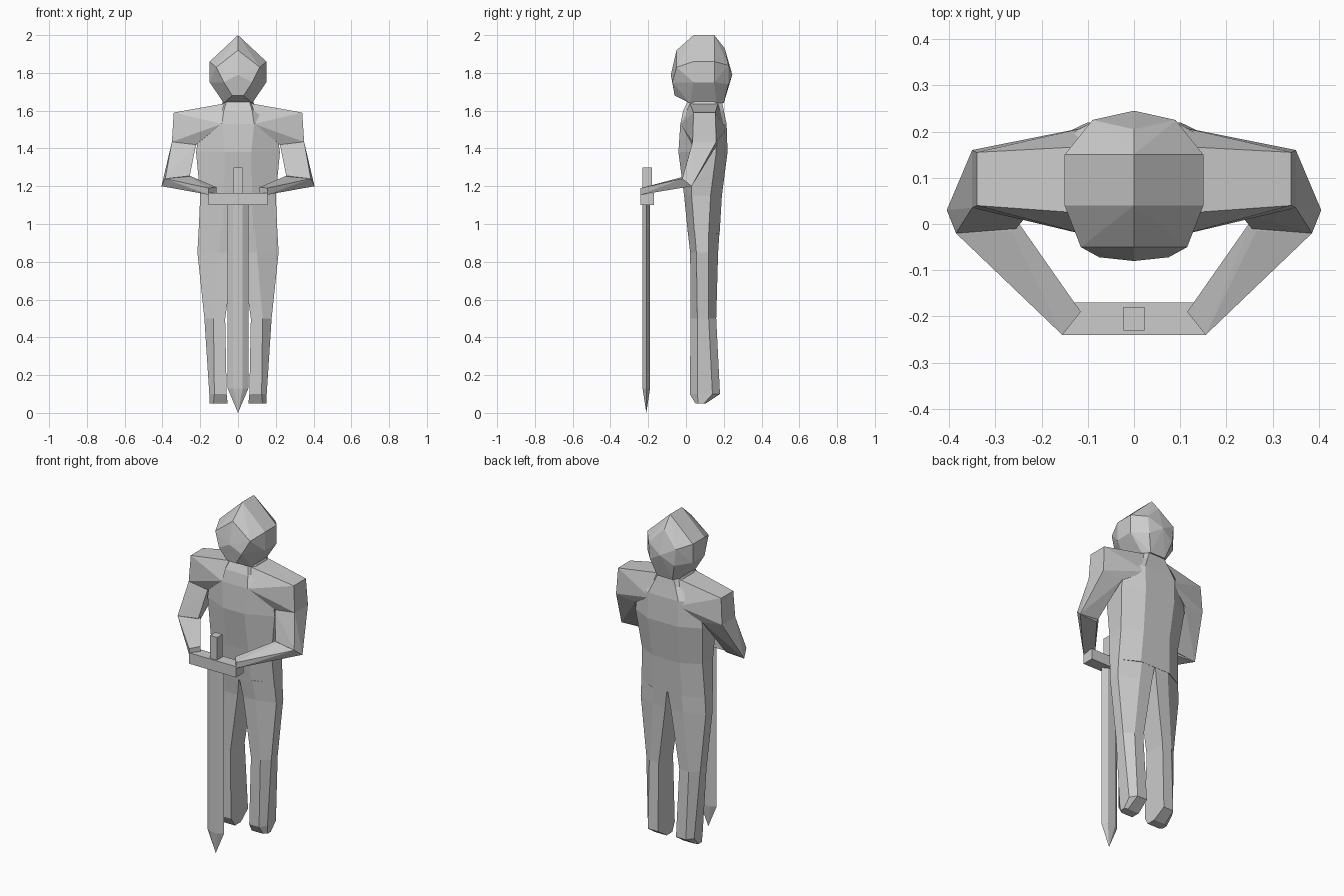
import bpy, bmesh


def finish(name, bm):
    bmesh.ops.recalc_face_normals(bm, faces=bm.faces[:])
    mesh = bpy.data.meshes.new(name)
    bm.to_mesh(mesh)
    bm.free()
    ob = bpy.data.objects.new(name, mesh)
    bpy.context.collection.objects.link(ob)
    return ob


def mirror(ob):
    ob.modifiers.new("Mirror", "MIRROR").use_axis = (True, False, False)
    return ob


def hull(name, points):
    """Convex faceted solid around a few corner points."""
    bm = bmesh.new()
    for p in points:
        bm.verts.new(p)
    res = bmesh.ops.convex_hull(bm, input=bm.verts[:])
    loose = [v for v in bm.verts if not v.link_faces]
    bmesh.ops.delete(bm, geom=loose, context="VERTS")
    return finish(name, bm)


def loft(name, rings):
    """Skin closed rings of equal point count and cap both ends."""
    bm = bmesh.new()
    vs = [[bm.verts.new(p) for p in r] for r in rings]
    n = len(vs[0])
    for a, b in zip(vs, vs[1:]):
        for i in range(n):
            j = (i + 1) % n
            bm.faces.new((a[i], a[j], b[j], b[i]))
    bm.faces.new(vs[0])
    bm.faces.new(vs[-1])
    return finish(name, bm)


def box(name, x, y0, y1, z0, z1):
    return hull(name, [(sx * x, y, z) for sx in (-1, 1) for y in (y0, y1) for z in (z0, z1)])


# hooded head: half outline points, doubled across x
half_head = [
    (0, -.05, 1.92), (.115, -.05, 1.83), (.075, -.072, 1.75), (.03, -.06, 1.68), (0, -.08, 1.79),
    (0, .04, 2.0), (.15, .04, 1.86), (.15, .04, 1.75), (.075, .02, 1.64),
    (0, .15, 2.0), (.15, .15, 1.86), (.15, .15, 1.75), (.075, .16, 1.64),
    (0, .205, 1.93), (.09, .225, 1.84), (.08, .225, 1.74), (.05, .2, 1.64), (0, .245, 1.79)]
hull("hooded_head", half_head + [(-x, y, z) for x, y, z in half_head if x])


# torso: z, front x, front y, side x, side y front, side y back, back x, back y
def torso_ring(z, xf, yf, xs, y1, y2, xb, yb):
    h = [(xf, yf, z), (xs, y1, z), (xs, y2, z), (xb, yb, z)]
    return h + [(-x, y, z) for x, y, z in reversed(h)]


loft("torso", [torso_ring(*r) for r in (
    (1.65, .06, .01, .08, .05, .15, .05, .19),
    (1.60, .075, -.015, .10, .04, .16, .07, .20),
    (1.53, .085, -.03, .20, .03, .16, .10, .215),
    (1.38, .07, -.04, .222, .03, .16, .10, .22),
    (1.15, .075, -.01, .20, .03, .13, .09, .19),
    (0.95, .08, .01, .209, .045, .12, .10, .178))])


# legs: z, inner x, front outer x, outer x, front y, side y front, side y back, back y
def leg_ring(z, xi, xf, xs, yf, y1, y2, yb):
    return [(xi, yf, z), (xf, yf, z), (xs, y1, z), (xs, y2, z), (xf, yb, z), (xi, yb, z)]


mirror(loft("leg", [leg_ring(*r) for r in (
    (0.97, .0, .09, .208, .008, .045, .12, .178),
    (0.85, .018, .10, .215, .022, .055, .12, .17),
    (0.50, .068, .13, .178, .025, .06, .12, .16),
    (0.10, .06, .125, .152, .02, .06, .14, .18),
    (0.05, .055, .13, .15, .05, .065, .095, .105))]))

# shoulders and arms
mirror(hull("shoulder", [
    (.06, .02, 1.64), (.06, .17, 1.64), (.085, -.028, 1.53), (.09, .212, 1.50),
    (.34, .04, 1.59), (.34, .155, 1.59), (.35, .035, 1.435), (.35, .16, 1.435),
    (.222, .03, 1.42), (.222, .165, 1.42)]))
mirror(hull("upper_arm", [
    (.35, .035, 1.435), (.35, .16, 1.435), (.222, .03, 1.42), (.222, .165, 1.42),
    (.385, -.02, 1.24), (.405, .03, 1.20), (.255, -.01, 1.255), (.28, .03, 1.21)]))
mirror(hull("forearm", [
    (.255, .01, 1.255), (.265, -.015, 1.25), (.385, -.02, 1.24), (.405, .03, 1.20),
    (.28, .02, 1.20), (.115, -.19, 1.195), (.115, -.19, 1.165),
    (.155, -.24, 1.19), (.155, -.24, 1.155)]))

# sword: hexagonal blade with a point, cross guard and grip
def blade_ring(z):
    return [(x, -.21 + y, z) for x, y in (
        (-.055, 0), (-.025, -.02), (.025, -.02), (.055, 0), (.025, .02), (-.025, .02))]


hull("blade", blade_ring(1.12) + blade_ring(.13) + [(0, -.21, 0.0)])
box("cross_guard", .155, -.24, -.17, 1.10, 1.165)
box("grip", .023, -.23, -.18, 1.16, 1.30)
